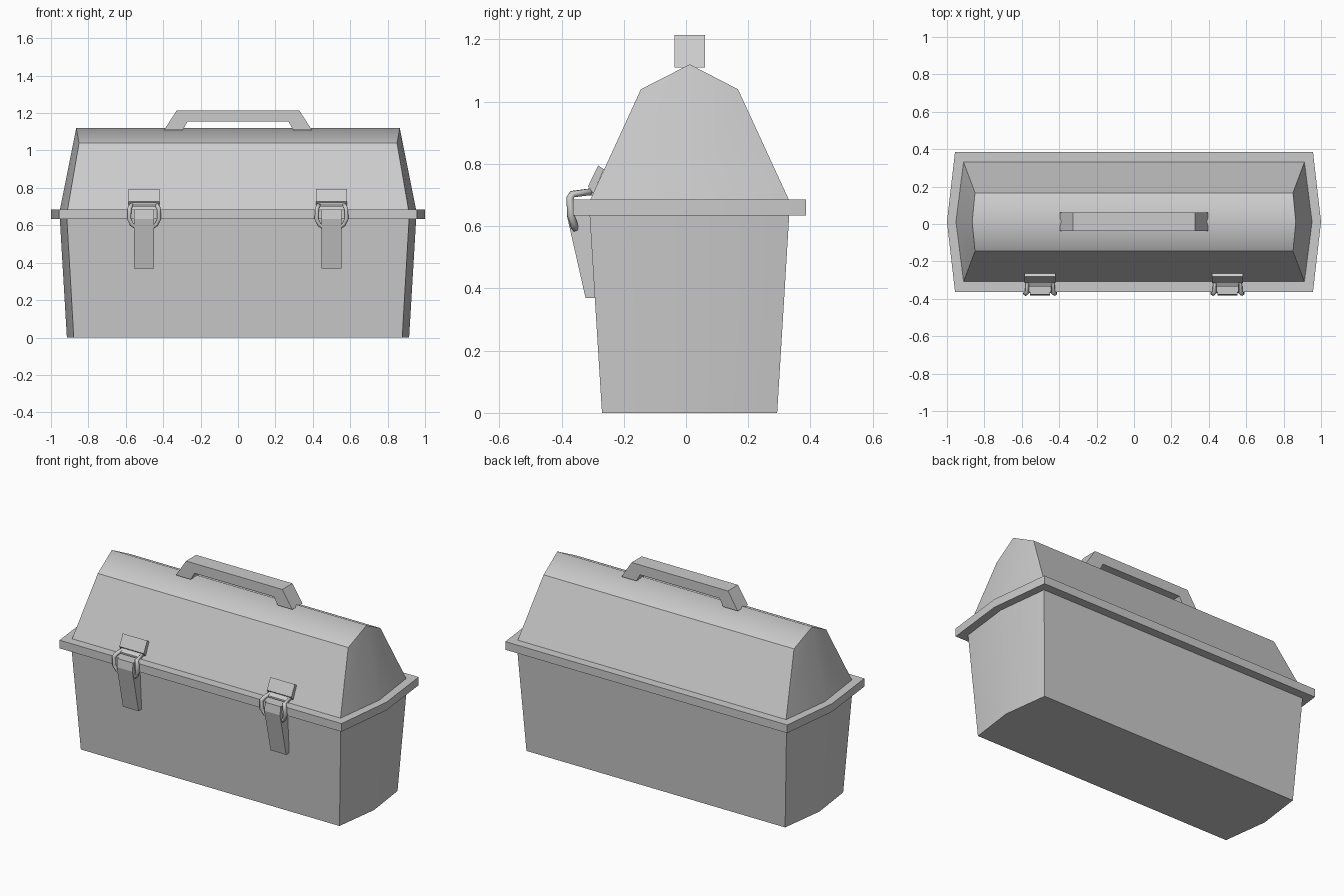
import bpy, bmesh
from math import atan2
from mathutils import Vector

if "Cube" in bpy.data.objects:
    bpy.data.objects.remove(bpy.data.objects["Cube"])

MID = 0.012  # y of the ridge and of the end fold lines


def new_object(name, verts, faces, soft_fold=False):
    me = bpy.data.meshes.new(name)
    bm = bmesh.new()
    vs = [bm.verts.new(v) for v in verts]
    for f in faces:
        bm.faces.new([vs[i] for i in f])
    bmesh.ops.recalc_face_normals(bm, faces=bm.faces)
    if soft_fold:  # smooth only across the fold lines along y = MID
        for f in bm.faces:
            f.smooth = True
        for e in bm.edges:
            e.smooth = all(abs(v.co.y - MID) < 1e-4 for v in e.verts)
    bm.to_mesh(me)
    bm.free()
    ob = bpy.data.objects.new(name, me)
    bpy.context.collection.objects.link(ob)
    return ob


def ring(corner, mid, y0, y1, z, z_mid=None):
    """Six-sided outline with slightly pointed ends."""
    zm = z if z_mid is None else z_mid
    return [(-corner, y0, z), (corner, y0, z), (mid, MID, zm),
            (corner, y1, z), (-corner, y1, z), (-mid, MID, zm)]


def loft(name, low, high):
    faces = [(i, (i + 1) % 6, (i + 1) % 6 + 6, i + 6) for i in range(6)]
    for o in (0, 6):
        faces += [(o, o + 1, o + 2, o + 5), (o + 5, o + 2, o + 3, o + 4)]
    return new_object(name, low + high, faces, True)


def extrude(name, a, b):
    """Solid between two matching outlines."""
    n = len(a)
    faces = [tuple(range(n)), tuple(range(n, 2 * n))]
    faces += [(i, (i + 1) % n, (i + 1) % n + n, i + n) for i in range(n)]
    return new_object(name, a + b, faces)


# Box, rim and lid
loft("box_body", ring(0.878, 0.915, -0.27, 0.293, 0), ring(0.915, 0.953, -0.31, 0.332, 0.64))
loft("rim", ring(0.957, 1.0, -0.363, 0.385, 0.635), ring(0.957, 1.0, -0.363, 0.385, 0.685))
loft("lid", ring(0.912, 0.953, -0.31, 0.333, 0.68),
     ring(0.85, 0.865, -0.145, 0.167, 1.04, 1.12))

# Carrying handle
half = [(0.395, 1.11), (0.327, 1.215)]
inner = [(-0.27, 1.155), (-0.295, 1.11)]
prof = half + [(-x, z) for x, z in reversed(half)]
prof += list(reversed(inner)) + [(-x, z) for x, z in inner]
extrude("handle", [(x, -0.037, z) for x, z in prof], [(x, 0.061, z) for x, z in prof])

# Side profiles (y, z) of the latch parts
LEVER = [(-0.29, 0.37), (-0.323, 0.37), (-0.383, 0.635), (-0.376, 0.685),
         (-0.362, 0.685), (-0.362, 0.635), (-0.305, 0.635)]
CATCH = [(-0.264, 0.783), (-0.282, 0.795), (-0.315, 0.728), (-0.298, 0.705)]
LIP = [(-0.29, 0.722), (-0.31, 0.722), (-0.335, 0.708), (-0.335, 0.698), (-0.285, 0.70)]
# Wire loop, right half (x, y, z)
WIRE = [(0.068, -0.31, 0.71), (0.07, -0.365, 0.703), (0.078, -0.373, 0.69),
        (0.08, -0.37, 0.635), (0.066, -0.36, 0.605), (0.05, -0.357, 0.594)]

for side, cx in (("left", -0.502), ("right", 0.5)):
    for name, p, w in (("latch_lever", LEVER, 0.053), ("latch_catch", CATCH, 0.083),
                       ("latch_lip", LIP, 0.06)):
        extrude(f"{name}_{side}", [(cx - w, y, z) for y, z in p],
                [(cx + w, y, z) for y, z in p])
    cu = bpy.data.curves.new(f"latch_wire_{side}", 'CURVE')
    cu.dimensions = '3D'
    cu.bevel_depth = 0.012
    cu.bevel_resolution = 1
    pts = WIRE + [(-x, y, z) for x, y, z in reversed(WIRE)]
    sp = cu.splines.new('POLY')
    sp.points.add(len(pts) - 1)
    for q, (x, y, z) in zip(sp.points, pts):
        q.co = (cx + x, y, z, 1)
    sp.use_cyclic_u = True
    bpy.context.collection.objects.link(bpy.data.objects.new(cu.name, cu))
